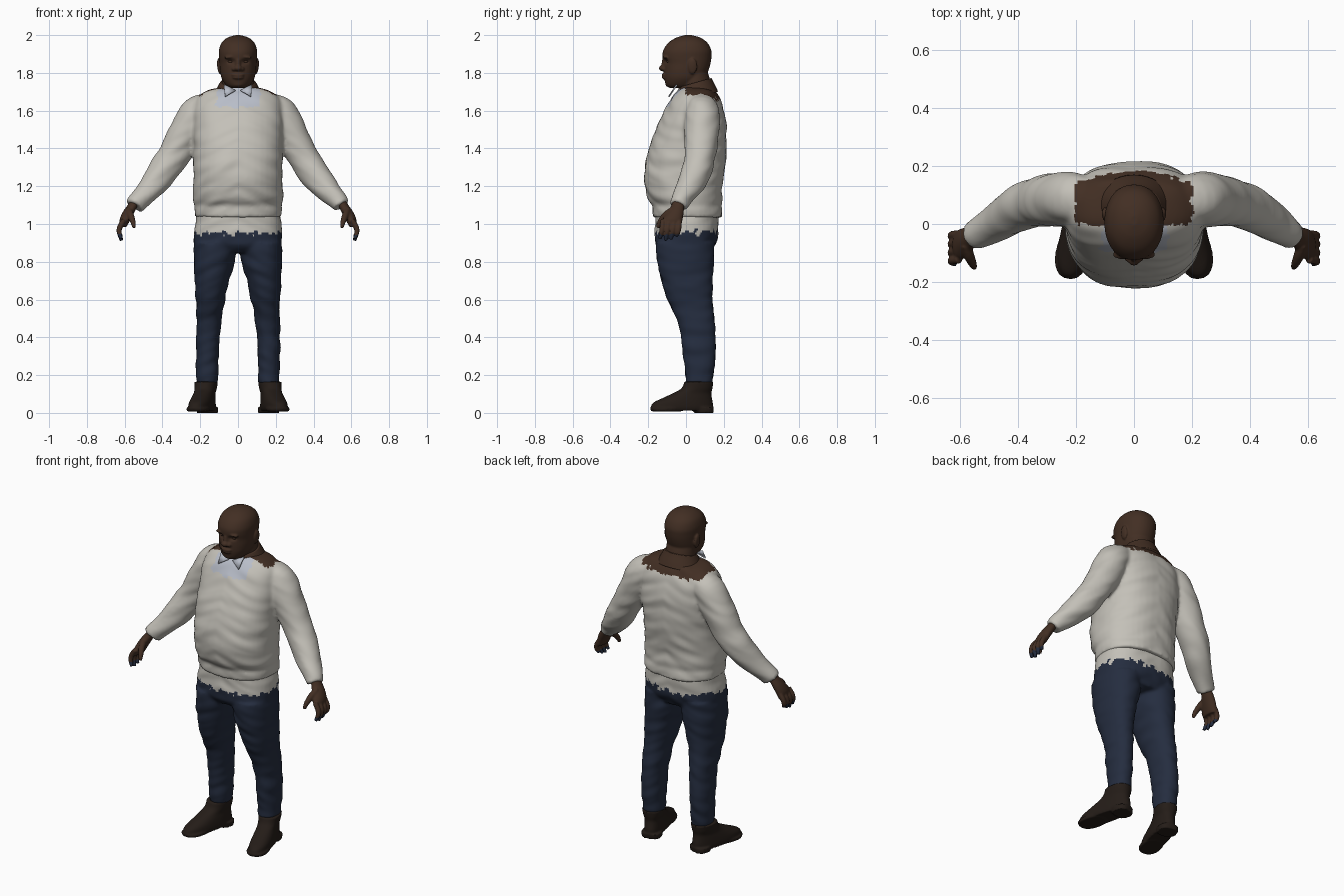
import bpy, bmesh, math
from mathutils import Vector, Matrix, noise

if "Cube" in bpy.data.objects:
    bpy.data.objects.remove(bpy.data.objects["Cube"])


def material(name, col):
    m = bpy.data.materials.new(name)
    m.diffuse_color = (*col, 1)
    m.use_nodes = True
    m.node_tree.nodes["Principled BSDF"].inputs["Base Color"].default_value = m.diffuse_color
    return m


SKIN = material("skin", (0.055, 0.028, 0.017))
CREAM = material("cream", (0.55, 0.53, 0.48))
PALE = material("pale_blue", (0.48, 0.51, 0.58))
NAVY = material("navy", (0.018, 0.026, 0.05))
LEATHER = material("leather", (0.018, 0.012, 0.009))


def spline(pts, k=5):
    """Catmull-Rom through tuples of any length"""
    out = []
    for i in range(len(pts) - 1):
        p = [Vector(pts[min(max(j, 0), len(pts) - 1)]) for j in (i - 1, i, i + 1, i + 2)]
        for s in range(k):
            t = s / k
            out.append(p[1] + 0.5 * t * (p[2] - p[0] + t * (2 * p[0] - 5 * p[1] + 4 * p[2] - p[3]
                       + t * (3 * (p[1] - p[2]) + p[3] - p[0]))))
    return out + [Vector(pts[-1])]


def tube(bm, pts, level=False, e=2.0, n=40):
    """Closed loft through (x, y, z, r1, r2); level keeps the rings horizontal"""
    path, rings = spline(pts), []
    for i, p in enumerate(path):
        a, b = path[max(i - 1, 0)], path[min(i + 1, len(path) - 1)]
        t = Vector((0, 0, 1)) if level else Vector((b - a)[:3]).normalized()
        u = Vector((0, 1, 0)).cross(t).normalized()
        v = t.cross(u)
        ring = []
        for j in range(n):
            c, s = math.cos(j * math.tau / n), math.sin(j * math.tau / n)
            c, s = (math.copysign(abs(w) ** (2 / e), w) for w in (c, s))
            ring.append(bm.verts.new(Vector(p[:3]) + u * c * p[3] + v * s * p[4]))
        rings.append(ring)
    for r, q in zip(rings, rings[1:]):
        for j in range(n):
            bm.faces.new((r[j], r[(j + 1) % n], q[(j + 1) % n], q[j]))
    bm.faces.new(rings[0][::-1])
    bm.faces.new(rings[-1])


def stack(bm, rows, e=2.0):
    """Level loft from (z, centre x, half width, front y, back y)"""
    tube(bm, [(x, (f + b) / 2, z, r, (b - f) / 2) for z, x, r, f, b in rows], True, e)


def ball(bm, loc, size, tilt=0):
    m = Matrix.Translation(loc) @ Matrix.Rotation(tilt, 4, 'Y') @ Matrix.Diagonal((*size, 1))
    bmesh.ops.create_uvsphere(bm, u_segments=24, v_segments=14, radius=1, matrix=m)


def finish(name, bm, mats, voxel=0, smooth=4, shape=None, pick=None):
    """Fuse overlapping parts into one skin, sculpt it, then colour its faces"""
    bmesh.ops.recalc_face_normals(bm, faces=bm.faces)
    me = bpy.data.meshes.new(name)
    bm.to_mesh(me)
    bm.free()
    ob = bpy.data.objects.new(name, me)
    bpy.context.collection.objects.link(ob)
    if voxel:
        r = ob.modifiers.new("fuse", 'REMESH')
        r.mode, r.voxel_size = 'VOXEL', voxel
        s = ob.modifiers.new("soften", 'SMOOTH')
        s.iterations = smooth
        dg = bpy.context.evaluated_depsgraph_get()
        me = bpy.data.meshes.new_from_object(ob.evaluated_get(dg))
        ob.modifiers.clear()
        ob.data = me
    if shape:
        new = [shape(v.co.copy(), v.normal.copy()) for v in me.vertices]
        for v, co in zip(me.vertices, new):
            v.co = co
    me.materials.clear()
    for m in mats:
        me.materials.append(m)
    for p in me.polygons:
        p.use_smooth = True
        p.material_index = pick(p.center) if pick else 0
    me.update()
    return ob


def folds(amp):
    return lambda c, n: c + n * amp * noise.noise(Vector((c.x * 7, c.y * 7, c.z * 20 + abs(c.x) * 9)))


def jag(c, amp=0.022):
    return amp * noise.noise(c * 38)


# head: skull, ears, nose, lips, brows, lids, neck
bm = bmesh.new()
stack(bm, [(1.72, 0, .04, -.085, .03), (1.733, 0, .062, -.105, .06), (1.77, 0, .086, -.115, .1),
           (1.81, 0, .095, -.117, .118), (1.85, 0, .098, -.117, .13), (1.885, 0, .101, -.124, .135),
           (1.92, 0, .101, -.12, .134), (1.96, 0, .087, -.093, .113), (1.987, 0, .055, -.05, .075),
           (2.0, 0, .012, -.005, .03)], 2.15)
stack(bm, [(1.64, 0, .1, -.03, .13), (1.72, 0, .088, -.025, .13), (1.76, 0, .085, -.03, .128),
           (1.82, 0, .08, -.02, .11)])
ball(bm, (0, -.122, 1.825), (.022, .022, .016))
ball(bm, (0, -.114, 1.85), (.014, .016, .034))
ball(bm, (0, -.112, 1.789), (.034, .018, .009))
ball(bm, (0, -.111, 1.775), (.031, .017, .009))
ball(bm, (0, -.094, 1.742), (.03, .016, .016))
for s in (1, -1):
    ball(bm, (s * .02, -.115, 1.821), (.014, .016, .012))
    ball(bm, (s * .04, -.106, 1.884), (.034, .016, .009), s * .12)
    ball(bm, (s * .1, .035, 1.835), (.01, .024, .042), s * .1)


def sockets(c, n):
    for s in (1, -1):
        d = c - Vector((s * .038, -.112, 1.86))
        c.y += .013 * math.exp(-(d.x / .02) ** 2 - (d.z / .012) ** 2 - (d.y / .04) ** 2)
    return c


finish("head", bm, [SKIN], .005, 3, sockets)

# shirt eyes stay under the lids
for s, side in ((1, "left"), (-1, "right")):
    bm = bmesh.new()
    ball(bm, (s * .037, -.09, 1.86), (.017, .013, .009))
    finish(side + "_eye", bm, [SKIN])

# standing collar, higher at the back, with two points in front
bm = bmesh.new()
stack(bm, [(1.67, 0, .14, -.075, .17), (1.70, 0, .122, -.06, .158), (1.735, 0, .104, -.045, .142),
           (1.752, 0, .095, -.035, .135)])
finish("collar", bm, [SKIN, PALE], 0, 0,
       lambda c, n: c + Vector((0, 0, (c.y - .06) * .28)), lambda c: int(c.y < -.035))
bm = bmesh.new()
for s in (1, -1):
    tri = [(s * .012, -.066, 1.705), (s * .075, -.045, 1.735), (s * .068, -.088, 1.672)]
    bm.faces.new([bm.verts.new(c) for c in tri])
points = finish("collar_points", bm, [PALE])
points.modifiers.new("thickness", 'SOLIDIFY').thickness = .008

# sweater: torso with hem band, and both sleeves
bm = bmesh.new()
stack(bm, [(1.035, 0, .23, -.172, .192), (1.075, 0, .231, -.176, .19), (1.098, 0, .227, -.176, .186),
           (1.13, 0, .236, -.198, .19), (1.19, 0, .238, -.215, .19), (1.27, 0, .236, -.222, .202),
           (1.4, 0, .236, -.197, .215), (1.5, 0, .238, -.16, .216), (1.58, 0, .238, -.125, .207),
           (1.64, 0, .232, -.095, .19), (1.68, 0, .205, -.068, .17), (1.705, 0, .165, -.045, .155),
           (1.72, 0, .11, -.02, .13)], 2.3)
for s in (1, -1):
    tube(bm, [(s * x, y, z, r, r) for x, y, z, r in (
        (.12, .075, 1.615, .07), (.205, .085, 1.598, .088), (.257, .085, 1.52, .093),
        (.335, .075, 1.37, .084), (.395, .055, 1.28, .08), (.465, .012, 1.19, .067),
        (.53, -.028, 1.12, .053), (.548, -.04, 1.095, .049))])


def sweater_colour(c):
    k = jag(c)
    if c.y > 0 + k and c.z > 1.66 + k and abs(c.x) < .2 + k:
        return 2
    return int(c.y < 0 and c.z > 1.62 + k and abs(c.x) < .115 + k)


finish("sweater", bm, [CREAM, PALE, SKIN], .01, 5, folds(.007), sweater_colour)

# trousers: hips under the shirt tail, and both legs
bm = bmesh.new()
stack(bm, [(1.07, 0, .222, -.16, .17), (1.0, 0, .229, -.163, .172), (.94, 0, .235, -.165, .168),
           (.89, 0, .232, -.16, .155), (.85, 0, .2, -.12, .13)], 2.4)
for s in (1, -1):
    stack(bm, [(z, s * x, r, f, b) for z, x, r, f, b in (
        (.155, .163, .056, .0, .138), (.2, .163, .058, -.004, .145), (.3, .162, .06, -.015, .156),
        (.4, .16, .062, -.026, .156), (.5, .154, .067, -.052, .15), (.6, .147, .077, -.098, .14),
        (.7, .137, .092, -.13, .142), (.8, .126, .108, -.152, .148), (.9, .12, .112, -.16, .15))], 2.2)
finish("trousers", bm, [NAVY, CREAM], .01, 4, folds(.007),
       lambda c: int(c.z > .955 + jag(c, .035)))

for s, side in ((1, "left"), (-1, "right")):
    # hand: palm, four fingers, thumb
    bm = bmesh.new()
    tube(bm, [(s * .54, -.036, 1.13, .027, .032), (s * .557, -.043, 1.1, .028, .034),
              (s * .578, -.055, 1.065, .031, .043), (s * .597, -.07, 1.025, .029, .052),
              (s * .608, -.078, .985, .018, .05)], True)
    for i, tip in enumerate((.935, .918, .912, .922)):
        y = -.035 - .029 * i
        tube(bm, [(s * .603, y, 1.02, .014, .014), (s * .625, y - .003, .985, .0145, .0145),
                  (s * .629, y - .008, .955, .013, .013), (s * .617, y - .016, tip, .009, .009)], n=16)
    tube(bm, [(s * .58, -.07, 1.075, .018, .018), (s * .568, -.11, 1.045, .018, .018),
              (s * .556, -.138, 1.01, .014, .014), (s * .55, -.15, .98, .009, .009)], n=16)
    finish(side + "_hand", bm, [SKIN, NAVY], .005, 2, None, lambda c: int(c.z < .945 + jag(c, .01)))

    # shoe: upper, ankle shaft, sole and heel, turned outwards
    bm = bmesh.new()
    stack(bm, [(.012, 0, .054, -.185, .138), (.03, 0, .059, -.193, .143), (.055, 0, .058, -.178, .143),
               (.08, 0, .055, -.125, .138), (.105, 0, .052, -.07, .135), (.13, 0, .056, -.025, .14),
               (.165, 0, .06, -.008, .145)], 2.3)
    stack(bm, [(.008, 0, .057, -.19, -.03), (.026, 0, .061, -.198, .0)], 2.3)
    stack(bm, [(0, 0, .055, .045, .143), (.03, 0, .057, .035, .147)], 2.6)
    turn = Matrix.Translation((s * .168, 0, 0)) @ Matrix.Rotation(s * .24, 4, 'Z')
    pivot = Matrix.Translation((0, .07, 0))
    bmesh.ops.transform(bm, matrix=pivot @ turn @ pivot.inverted(), verts=bm.verts)
    finish(side + "_shoe", bm, [LEATHER], .006, 2)
